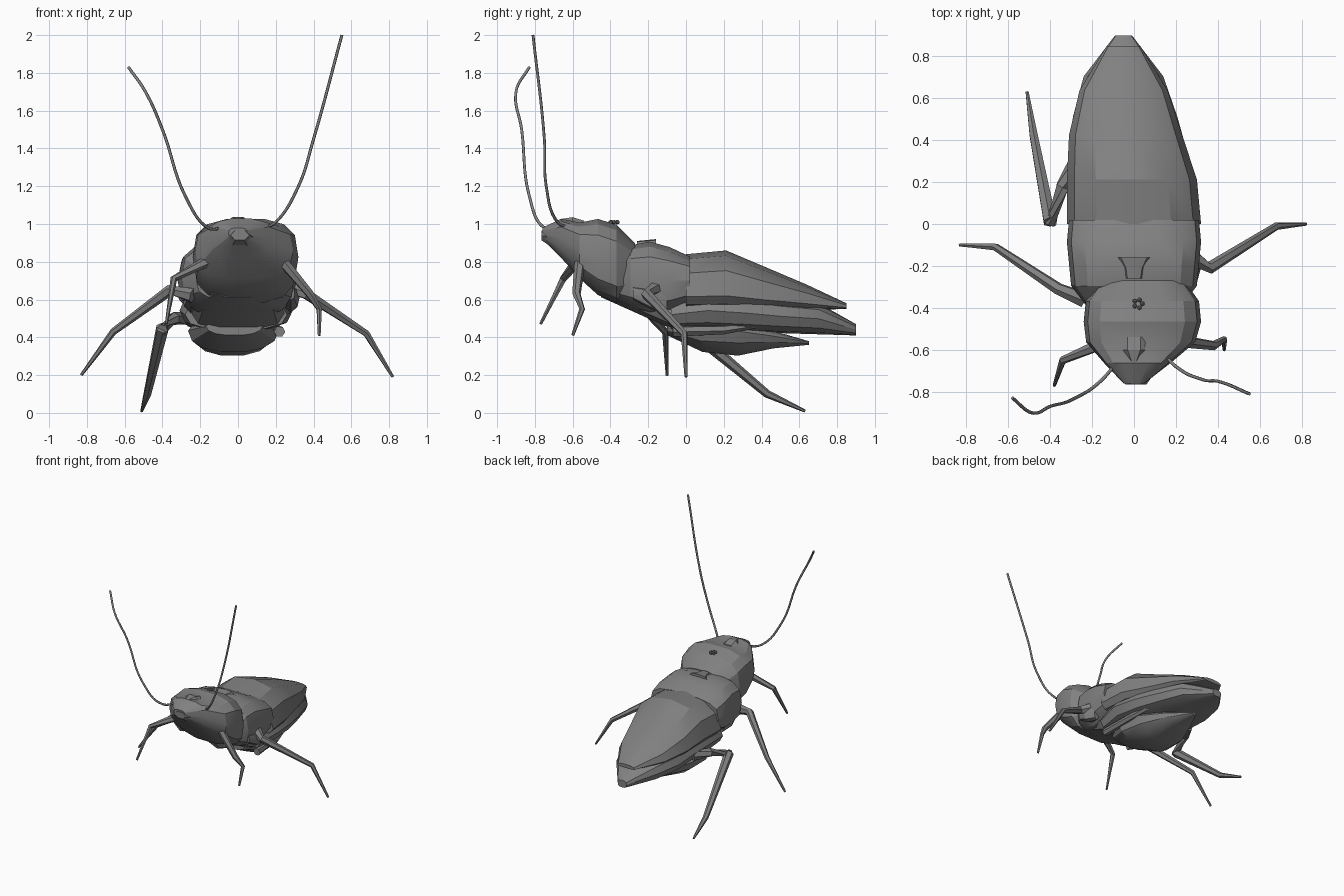
import bpy, bmesh
from math import sin, cos, pi, radians, copysign
from mathutils import Vector

default_cube = bpy.data.objects.get("Cube")
if default_cube:
    bpy.data.objects.remove(default_cube)

# One grey for the whole insect
grey = bpy.data.materials.new("shell grey")
grey.use_nodes = True
grey.diffuse_color = (.22, .22, .22, 1)
grey.node_tree.nodes["Principled BSDF"].inputs["Base Color"].default_value = grey.diffuse_color


def finish(name, bm, sharp_angle):
    bmesh.ops.recalc_face_normals(bm, faces=bm.faces)
    mesh = bpy.data.meshes.new(name)
    bm.to_mesh(mesh)
    bm.free()
    mesh.materials.append(grey)
    obj = bpy.data.objects.new(name, mesh)
    bpy.context.collection.objects.link(obj)
    bpy.ops.object.select_all(action='DESELECT')
    obj.select_set(True)
    bpy.context.view_layer.objects.active = obj
    bpy.ops.object.shade_smooth_by_angle(angle=radians(sharp_angle))


def skin(name, rings, sharp_angle):
    """Join equal rings of points into a closed surface."""
    bm = bmesh.new()
    loops = [[bm.verts.new(point) for point in ring] for ring in rings]
    for ring, following in zip(loops, loops[1:]):
        for i in range(len(ring)):
            bm.faces.new((ring[i - 1], ring[i], following[i], following[i - 1]))
    bm.faces.new(loops[0])
    bm.faces.new(loops[-1])
    finish(name, bm, sharp_angle)


def along(values, t):
    """Read evenly spaced values at t between zero and one."""
    place = t * (len(values) - 1)
    i = min(int(place), len(values) - 2)
    return values[i] + (values[i + 1] - values[i]) * (place - i)


def shell(name, start, end, width, top, bottom, centre=(0, 0), belt=.5, sides=14, power=.75):
    """Rounded box cross-sections at even steps from start to end along y."""
    rings = []
    steps = len(width) - 1
    for k in range(steps + 1):
        t = k / steps
        high, low = along(top, t), along(bottom, t)
        middle = low + (high - low) * belt
        ring = []
        for i in range(sides):
            across, up = cos(2 * pi * i / sides), sin(2 * pi * i / sides)
            reach = high - middle if up > 0 else middle - low
            ring.append((along(centre, t) + width[k] * copysign(abs(across) ** power, across),
                         along((start, end), t),
                         middle + reach * copysign(abs(up) ** power, up)))
        rings.append(ring)
    skin(name, rings, sharp_angle=25)


def limb(name, *joints, thick=.035, thin=.008, sides=6):
    """Tapered tube through the joints."""
    points = [Vector(joint) for joint in joints]
    last = len(points) - 1
    rings = []
    for k, point in enumerate(points):
        direction = (points[min(k + 1, last)] - points[max(k - 1, 0)]).normalized()
        u = direction.cross(Vector((.3, 1, .2))).normalized()
        v = direction.cross(u)
        radius = along((thick, thin), k / last)
        rings.append([point + radius * (u * cos(2 * pi * i / sides) + v * sin(2 * pi * i / sides))
                      for i in range(sides)])
    skin(name, rings, sharp_angle=40)


def feeler(name, *points):
    curve = bpy.data.curves.new(name, 'CURVE')
    curve.dimensions = '3D'
    curve.bevel_depth = .008
    curve.bevel_resolution = 1
    curve.resolution_u = 8
    curve.use_fill_caps = True
    spline = curve.splines.new('BEZIER')
    spline.bezier_points.add(len(points) - 1)
    for knot, point in zip(spline.bezier_points, points):
        knot.co = point
        knot.handle_left_type = knot.handle_right_type = 'AUTO'
    curve.materials.append(grey)
    bpy.context.collection.objects.link(bpy.data.objects.new(name, curve))


# Head and neck shield
shell("head_shield", start=-.76, end=-.27, centre=(0, .02, .04, .04, .04), power=.68,
      width=(.05, .16, .26, .28, .27, .2),
      top=(.98, 1.03, 1.01, 1.03, 1, .9),
      bottom=(.92, .82, .71, .62, .58, .62))
shell("snout", start=-.765, end=-.62, centre=(.01, .01), sides=6, power=1,
      width=(.05, .1, .13), top=(.97, .99), bottom=(.91, .8))
shell("brow_ridge", start=-.66, end=-.54, sides=6, power=1,
      width=(.02, .06, .06), top=(1.03, 1.04, 1.02), bottom=(.98, .98))

# Middle body shell with a small plate behind the neck
shell("thorax_shell", start=-.4, end=.02, power=.65,
      width=(.22, .3, .31, .32, .31),
      top=(.8, .89, .91, .88, .83),
      bottom=(.6, .54, .51, .52, .57))
shell("neck_plate", start=-.26, end=-.16, sides=8,
      width=(.04, .05, .08), top=(.91, .92), bottom=(.87, .87))

# Folded wings: a peaked upper roof over a longer lower pair
shell("upper_wings", start=0, end=.85, centre=(0, -.01, -.04, -.05, -.05), belt=.25, sides=12,
      power=.85,
      width=(.32, .31, .27, .21, .08),
      top=(.84, .86, .77, .68, .58),
      bottom=(.54, .54, .55))
shell("lower_wings", start=-.08, end=.9, centre=(-.01, -.01, -.05, -.05), sides=12,
      width=(.27, .3, .28, .25, .19, .04),
      top=(.6, .65, .63, .6, .58, .47),
      bottom=(.44, .41))

# Chest and belly
shell("chest", start=-.45, end=-.05, sides=10,
      width=(.15, .22, .25), top=(.75, .6), bottom=(.61, .43))
shell("belly", start=-.1, end=.65, centre=(-.02, -.04), belt=.7, power=.9,
      width=(.15, .24, .22, .13, .02),
      top=(.48, .49, .38),
      bottom=(.41, .32, .3, .34, .36))

# Hip lobes beside the thorax
for side, x in (("right", -.25), ("left", .28)):
    shell(side + "_hip", start=-.28, end=-.1, centre=(x, x), sides=8,
          width=(.02, .045, .02), top=(.67, .65), bottom=(.6, .55, .53))

# Legs
limb("right_front_leg", (-.15, -.57, .81), (-.34, -.65, .71), (-.38, -.77, .47), thick=.03)
limb("left_front_leg", (.23, -.56, .81), (.38, -.58, .63), (.43, -.55, .55), (.43, -.6, .41),
     thick=.03)
limb("right_middle_leg", (-.24, -.36, .62), (-.36, -.31, .65), (-.66, -.11, .43), (-.83, -.1, .2),
     thick=.04)
limb("left_middle_leg", (.28, -.16, .66), (.36, -.21, .63), (.68, -.01, .42), (.82, 0, .19),
     thick=.04)
limb("right_hind_thigh", (-.27, .3, .5), (-.34, .18, .5), (-.4, 0, .44), thick=.04, thin=.03)
limb("right_hind_shin", (-.4, .01, .45), (-.48, .43, .1), (-.51, .63, .01), thick=.035)
limb("left_hind_thigh", (.17, .38, .47), (.21, .2, .44), (.22, -.07, .43), thick=.02, thin=.03)

# Feelers
feeler("right_feeler", (-.08, -.66, .98), (-.16, -.75, .98), (-.28, -.83, 1.15),
       (-.4, -.87, 1.5), (-.49, -.9, 1.7), (-.58, -.83, 1.83))
feeler("left_feeler", (.14, -.62, .98), (.2, -.68, 1.01), (.32, -.74, 1.2),
       (.4, -.75, 1.45), (.55, -.81, 2))

# Ring of small beads on the shield
for i in range(5):
    turn = 2 * pi * i / 5
    bm = bmesh.new()
    bmesh.ops.create_icosphere(bm, subdivisions=1, radius=.012)
    bmesh.ops.translate(bm, verts=bm.verts,
                        vec=(.02 + .02 * cos(turn), -.38 + .02 * sin(turn), 1.01))
    finish(f"shield_bead_{i + 1}", bm, sharp_angle=25)
